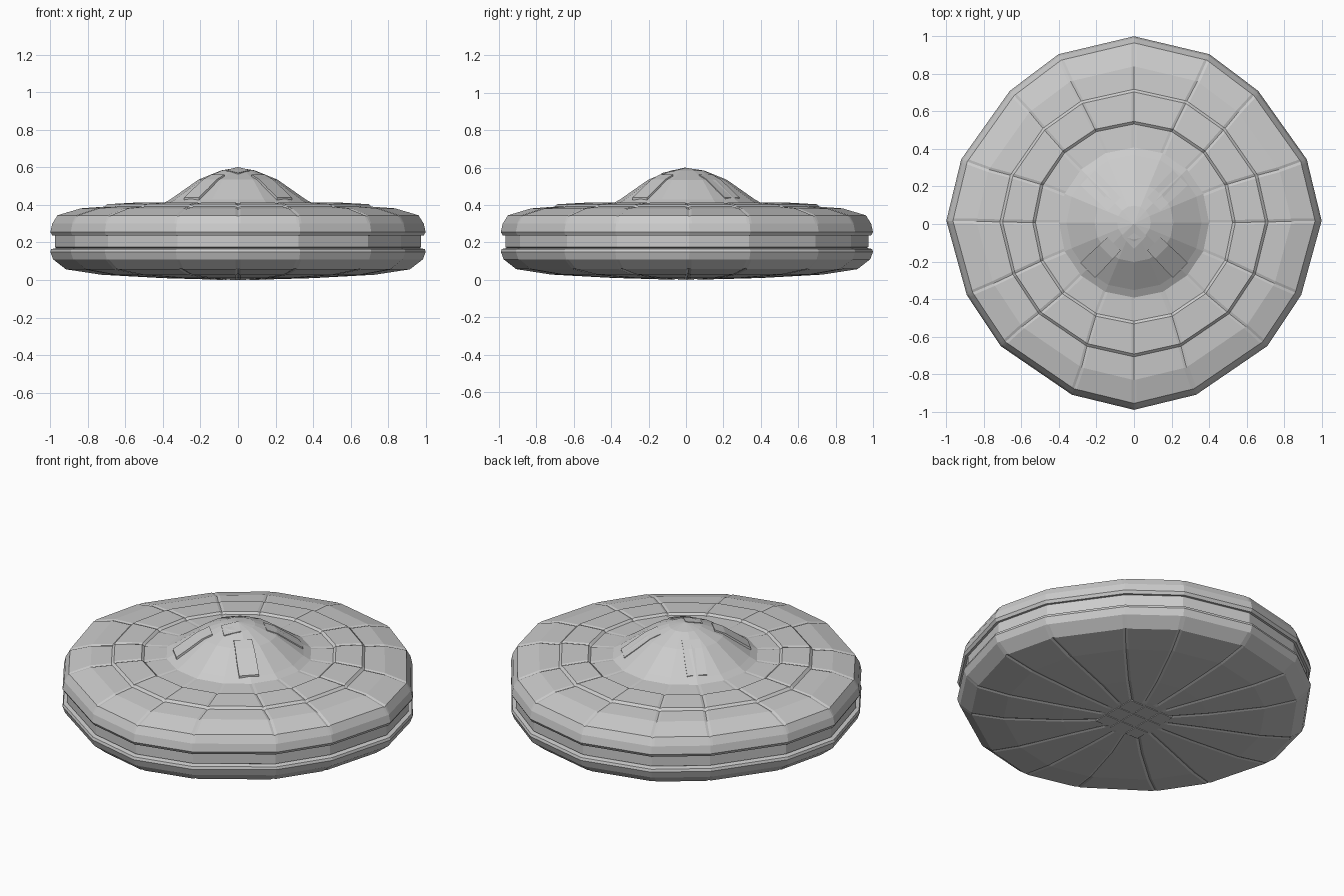
import bpy, bmesh, math
from math import sin, cos, radians, hypot, pi

if "Cube" in bpy.data.objects:
    bpy.data.objects.remove(bpy.data.objects["Cube"])

metal = bpy.data.materials.new("grey metal")
metal.use_nodes = True
grey = (0.6, 0.6, 0.6, 1)
metal.diffuse_color = grey
metal.node_tree.nodes["Principled BSDF"].inputs["Base Color"].default_value = grey

SIDES = 16
# Slightly uneven rim corners of the right half: angle, radius
RIM = [(-90, .99), (-70, .968), (-42.5, .963), (-23, .968), (1, 1),
       (20.5, .983), (47, .97), (66, .99), (90, 1)]
RIM += [(180 - a, r) for a, r in reversed(RIM[1:-1])]


def corner(i, radius):
    """Corner of a ring; inner rings are regular, outer rings follow the rim."""
    i %= SIDES
    t = min(1, max(0, (radius - .5) / .35))
    a, k = RIM[i]
    even = -90 + i * 360 / SIDES
    ang = radians(even + (a - even) * t)
    rad = radius * (1 + (k - 1) * t)
    return rad * cos(ang), rad * sin(ang) + .008 * (1 - t)


def finish(name, bm):
    bmesh.ops.recalc_face_normals(bm, faces=bm.faces)
    mesh = bpy.data.meshes.new(name)
    bm.to_mesh(mesh)
    bm.free()
    obj = bpy.data.objects.new(name, mesh)
    bpy.context.collection.objects.link(obj)
    mesh.materials.append(metal)
    return obj


def lathe(name, profile, seam=0):
    """Turn a profile of (radius, height, seam shift); seams are creases at corners."""
    bm = bmesh.new()
    rings = []
    for radius, z, shift in profile:
        if radius == 0:
            rings.append([bm.verts.new((0, 0, z))])
            continue
        ring = []
        for i in range(SIDES):
            x, y = corner(i, radius)
            if not seam:
                ring.append(bm.verts.new((x, y, z)))
                continue
            for step, dz in ((-1, 0), (0, shift), (1, 0)):
                nx, ny = corner(i + step, radius)
                f = min(.3, seam / hypot(nx - x, ny - y)) if step else 0
                ring.append(bm.verts.new((x + (nx - x) * f, y + (ny - y) * f, z + dz)))
        rings.append(ring)
    for a, b in zip(rings, rings[1:]):
        n = max(len(a), len(b))
        for i in range(n):
            j = (i + 1) % n
            if len(a) == 1:
                bm.faces.new((a[0], b[i], b[j]))
            elif len(b) == 1:
                bm.faces.new((a[i], a[j], b[0]))
            else:
                bm.faces.new((a[i], a[j], b[j], b[i]))
    return finish(name, bm)


# Lower shell, with radial creases on the underside
D = .005
lathe("lower_shell", [(0, .004, 0), (.17, .004, 0), (.19, .004, D), (.4, .01, D),
                      (.73, .028, D), (.92, .057, D), (.985, .11, 0), (1, .15, 0),
                      (.995, .165, 0), (.96, .172, 0)], .014)
# Recessed band between the shells
lathe("rim_band", [(.955, .165, 0), (.976, .175, 0), (.976, .245, 0), (.955, .25, 0)])
# Upper shell, with the raised ring around the dome
lathe("upper_shell", [(.95, .238, 0), (.99, .238, 0), (1, .255, 0), (.99, .3, 0),
                      (.965, .345, -D), (.84, .382, -D), (.715, .391, -D),
                      (.70, .404, -D), (.54, .413, -D), (.525, .402, -D),
                      (.40, .408, 0), (0, .408, 0)], .014)

# Dome
DOME = [(.405, .405), (.36, .43), (.21, .535), (.09, .584), (0, .599)]
lathe("dome", [(r, z, 0) for r, z in DOME])


def dome_height(radius):
    for (r0, z0), (r1, z1) in zip(DOME, DOME[1:]):
        if r1 <= radius <= r0:
            return z0 + (z1 - z0) * (r0 - radius) / (r0 - r1)
    return DOME[0][1]


def dome_plate(name, angle, stations, lift=.006):
    """Thin plate that follows the dome; stations are (distance, half width)."""
    bm = bmesh.new()
    c, s = cos(angle), sin(angle)
    rows = []
    for d, w in stations:
        row = []
        for side, up in ((-w, -.01), (-w, lift), (w, lift), (w, -.01)):
            p = (d * c - side * s, d * s + side * c, dome_height(hypot(d, side)) + up)
            row.append(bm.verts.new(p))
        rows.append(row)
    for a, b in zip(rows, rows[1:]):
        for i in range(4):
            j = (i + 1) % 4
            bm.faces.new((a[i], a[j], b[j], b[i]))
    bm.faces.new(rows[0])
    bm.faces.new(rows[-1][::-1])
    return finish(name, bm)


# Diagonal ribs on the dome
for k in range(4):
    dome_plate("dome_rib_%d" % (k + 1), pi / 4 + k * pi / 2,
               [(.15, .05), (.21, .052), (.28, .055), (.35, .055)])
# Small square hatch just in front of the top
dome_plate("dome_hatch", -pi / 2, [(0, .003), (.065, .065), (.13, .003)], .003)

# Grid of tiles in the middle of the underside
for i in (-1, 0, 1):
    for j in (-1, 0, 1):
        bm = bmesh.new()
        bmesh.ops.create_cube(bm, size=1)
        bmesh.ops.scale(bm, vec=(.085, .085, .008), verts=bm.verts)
        bmesh.ops.translate(bm, vec=(i * .105, j * .105, .004), verts=bm.verts)
        finish("underside_tile_%d_%d" % (i + 2, j + 2), bm)
